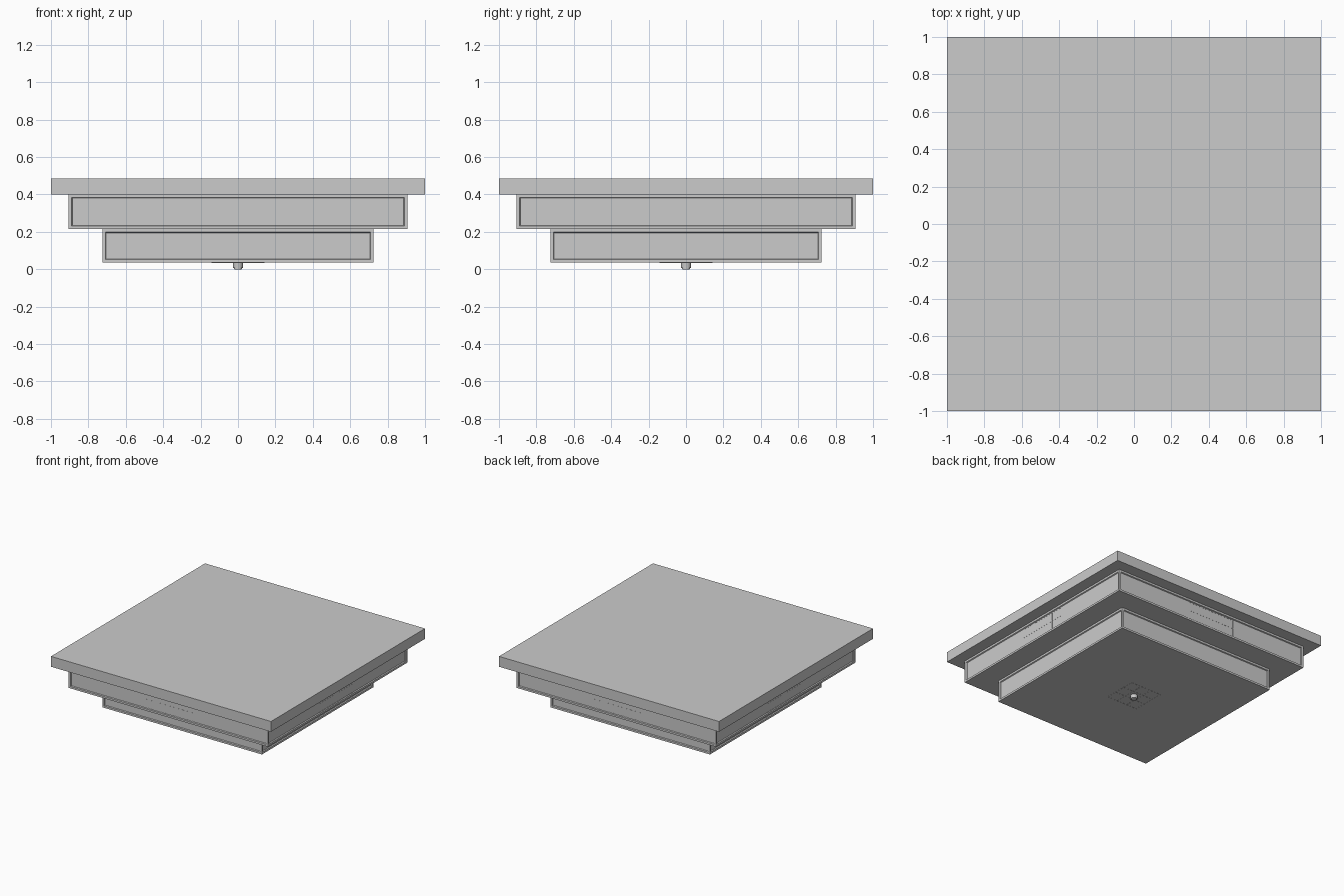
import bpy
import bmesh
from mathutils import Matrix
from math import pi

old = bpy.data.objects.get("Cube")
if old:
    bpy.data.objects.remove(old, do_unlink=True)

grey = bpy.data.materials.new("plain grey")
grey.use_nodes = True
tone = (0.6, 0.6, 0.6, 1)
grey.diffuse_color = tone
grey.node_tree.nodes["Principled BSDF"].inputs["Base Color"].default_value = tone


def finish(name, bm):
    mesh = bpy.data.meshes.new(name)
    bm.to_mesh(mesh)
    bm.free()
    mesh.materials.append(grey)
    obj = bpy.data.objects.new(name, mesh)
    bpy.context.collection.objects.link(obj)
    return obj


def add_box(bm, centre, size):
    bmesh.ops.create_cube(bm, size=1, matrix=Matrix.Translation(centre) @ Matrix.Diagonal((*size, 1)))


def slab(name, half, low, high, framed=False):
    bm = bmesh.new()
    add_box(bm, (0, 0, (low + high) / 2), (2 * half, 2 * half, high - low))
    if framed:
        # Sunken panel inside a narrow frame on each side
        bm.normal_update()
        sides = [f for f in bm.faces if abs(f.normal.z) < 0.5]
        bmesh.ops.inset_individual(bm, faces=sides, thickness=0.016, use_even_offset=True)
        bmesh.ops.inset_individual(bm, faces=sides, thickness=0.004, depth=-0.008, use_even_offset=True)
    return finish(name, bm)


def lattice(name, width, height, columns, rows, matrix):
    # Thin raised bars in the local XY plane
    bm = bmesh.new()
    bar, thick = 0.004, 0.002
    for i in range(columns + 1):
        add_box(bm, (width * (i / columns - 0.5), 0, 0), (bar, height, thick))
    for j in range(rows + 1):
        add_box(bm, (0, height * (j / rows - 0.5), 0), (width, bar, thick))
    bm.transform(matrix)
    return finish(name, bm)


# Stacked square body
slab("ceiling_plate", 1.0, 0.4, 0.485)
slab("upper_tier", 0.905, 0.215, 0.4, framed=True)
slab("lower_tier", 0.725, 0.035, 0.215, framed=True)

# Ornament on each upper side and on the underside
for name, turn in (("front", 0), ("left", 1), ("back", 2), ("right", 3)):
    spin = Matrix.Rotation(turn * pi / 2, 4, "Z")
    place = spin @ Matrix.Translation((0, -0.897, 0.305)) @ Matrix.Rotation(pi / 2, 4, "X")
    lattice(name + "_lattice", 0.44, 0.14, 4, 2, place)
lattice("bottom_lattice", 0.28, 0.28, 3, 3, Matrix.Translation((0, 0, 0.035)))

# Small round finial below the centre
bm = bmesh.new()
bmesh.ops.create_cone(bm, cap_ends=True, segments=24, radius1=0.026, radius2=0.028, depth=0.035,
                      matrix=Matrix.Translation((0, 0, 0.0175)))
bottom = [e for e in bm.edges if all(v.co.z < 0.001 for v in e.verts)]
bmesh.ops.bevel(bm, geom=bottom, offset=0.006, segments=2, affect="EDGES")
finial = finish("finial", bm)
bpy.context.view_layer.objects.active = finial
finial.select_set(True)
bpy.ops.object.shade_smooth_by_angle()
